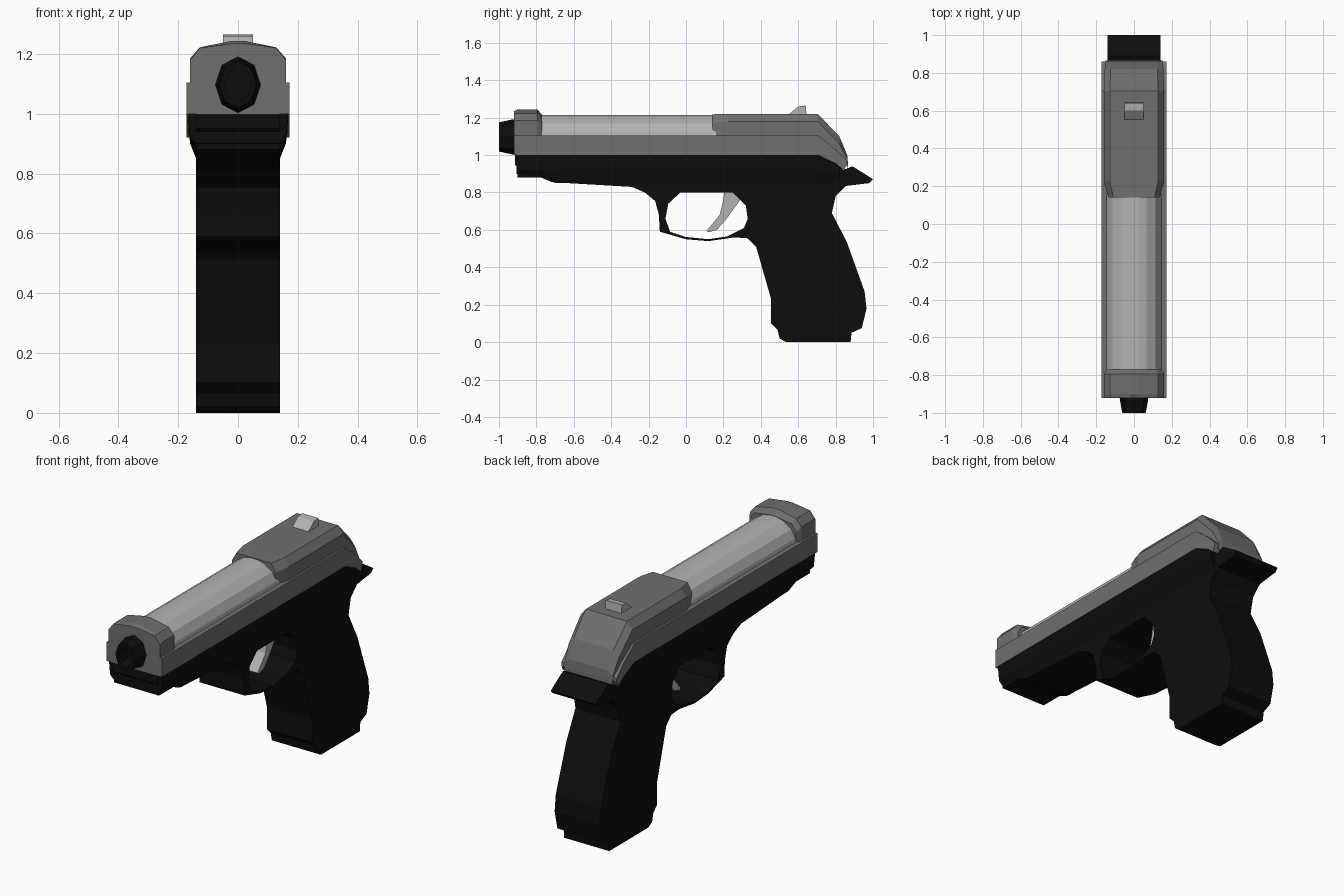
import bpy, bmesh
from math import cos, sin, pi
from mathutils import Vector

if "Cube" in bpy.data.objects:
    bpy.data.objects.remove(bpy.data.objects["Cube"])


def material(name, v):
    m = bpy.data.materials.new(name)
    m.diffuse_color = (v, v, v, 1)
    m.use_nodes = True
    m.node_tree.nodes["Principled BSDF"].inputs["Base Color"].default_value = m.diffuse_color
    return m


BLACK = material("black_polymer", 0.004)
STEEL = material("dark_steel", 0.16)
SILVER = material("light_steel", 0.45)


def finish(name, bm, mat):
    bmesh.ops.remove_doubles(bm, verts=bm.verts, dist=1e-5)
    bmesh.ops.recalc_face_normals(bm, faces=bm.faces)
    me = bpy.data.meshes.new(name)
    bm.to_mesh(me)
    bm.free()
    for p in me.polygons:
        p.use_smooth = False
    me.materials.append(mat)
    ob = bpy.data.objects.new(name, me)
    bpy.context.collection.objects.link(ob)
    return ob


def plate(name, half, mat, *outlines):
    """Extrude side-view (y, z) outlines to +-half in x; later outlines are holes."""
    cu = bpy.data.curves.new(name + "_outline", 'CURVE')
    cu.dimensions, cu.fill_mode, cu.extrude = '2D', 'BOTH', half
    for pts in outlines:
        sp = cu.splines.new('POLY')
        sp.points.add(len(pts) - 1)
        for p, (y, z) in zip(sp.points, pts):
            p.co = (y, z, 0, 1)
        sp.use_cyclic_u = True
    tmp = bpy.data.objects.new(name + "_tmp", cu)
    bpy.context.collection.objects.link(tmp)
    me = bpy.data.meshes.new_from_object(tmp)
    bm = bmesh.new()
    bm.from_mesh(me)
    for v in bm.verts:
        v.co = Vector((v.co.z, v.co.x, v.co.y))
    bpy.data.objects.remove(tmp)
    bpy.data.curves.remove(cu)
    bpy.data.meshes.remove(me)
    return finish(name, bm, mat)


def loft(name, mat, sections):
    """Skin closed (x, z) rings placed along y and cap both ends."""
    bm = bmesh.new()
    rings = [[bm.verts.new((x, y, z)) for x, z in pts] for y, pts in sections]
    n = len(rings[0])
    for a, b in zip(rings, rings[1:]):
        for i in range(n):
            j = (i + 1) % n
            bm.faces.new((a[i], a[j], b[j], b[i]))
    bm.faces.new(rings[0])
    bm.faces.new(rings[-1])
    return finish(name, bm, mat)


def sym(half):
    """Mirror a right-half cross-section across x = 0."""
    return half + [(-x, z) for x, z in reversed(half)]


# Frame with grip, tail and trigger guard opening
frame = [(-.915, 1.0), (-.915, .95), (-.90, .935), (-.90, .88), (-.775, .88),
         (-.715, .855), (-.29, .83), (-.22, .80), (-.165, .755), (-.145, .68),
         (-.14, .59), (0, .55), (.12, .54), (.26, .56), (.33, .555), (.375, .51),
         (.455, .23), (.455, .10), (.49, .065), (.50, .02), (.535, 0), (.88, 0),
         (.885, .05), (.94, .075), (.965, .18), (.955, .27), (.86, .535),
         (.78, .69), (.80, .78), (.855, .835), (.98, .85), (1.0, .87),
         (.97, .89), (.89, .94), (.84, .92), (.80, .96), (.705, 1.0)]
guard_hole = [(-.03, .80), (-.095, .74), (-.11, .66), (-.085, .59), (0, .562),
              (.12, .55), (.22, .565), (.31, .61), (.33, .66), (.32, .73),
              (.25, .80)]
plate("frame_and_grip", .14, BLACK, frame, guard_hole)

# Flared rail on top of the frame
rail = lambda low: sym([(.14, low), (.16, .92), (.168, 1.0)])
loft("frame_rail", BLACK, [(-.905, rail(.90)), (-.76, rail(.88)),
                           (-.70, rail(.852)), (.70, rail(.85)),
                           (.82, sym([(.14, .85), (.16, .90), (.165, .94)]))])

# Lower slide band, dropping at the tail
plate("slide_lower", .172, STEEL,
      [(-.92, 1.0), (-.92, 1.105), (.705, 1.105), (.80, 1.03), (.86, .97),
       (.86, .95), (.845, .92), (.80, .955), (.705, 1.0)])


# Upper slide: rear housing and front block
def hood(w, low, shoulder, top, crown=0.0):
    return sym([(w, low), (w, shoulder), (w * .8, top), (.02, top + crown)])


loft("slide_rear", STEEL, [(.14, hood(.135, 1.05, 1.17, 1.218)),
                           (.225, hood(.16, 1.05, 1.18, 1.22)),
                           (.705, hood(.16, 1.02, 1.18, 1.22)),
                           (.82, hood(.155, .99, 1.06, 1.10)),
                           (.862, hood(.15, .94, .98, 1.0)),
                           (.866, hood(.15, .93, .94, .95))])
loft("slide_front_block", STEEL, [(-.92, hood(.16, 1.002, 1.18, 1.22, .015)),
                                  (-.90, hood(.16, 1.002, 1.185, 1.222, .022)),
                                  (-.795, hood(.16, 1.002, 1.185, 1.222, .022)),
                                  (-.77, hood(.145, 1.002, 1.16, 1.20, .015))])

# Exposed barrel
barrel = sym([(.15, 1.08), (.14, 1.125), (.115, 1.17), (.065, 1.203), (.02, 1.214)])
loft("barrel", SILVER, [(-.80, barrel), (.16, barrel)])


# Muzzle with a shallow bore
def ring(rx, rz):
    return [(rx * cos(pi / 4 * i), 1.097 + rz * sin(pi / 4 * i)) for i in range(8)]


loft("muzzle", BLACK, [(-.90, ring(.077, .095)), (-.93, ring(.075, .093)),
                       (-1.0, ring(.062, .078)), (-1.0, ring(.045, .058)),
                       (-.93, ring(.045, .058))])

# Rear sight and trigger
plate("rear_sight", .05, SILVER,
      [(.55, 1.21), (.555, 1.222), (.60, 1.26), (.64, 1.265), (.645, 1.21)])
plate("trigger", .045, SILVER,
      [(.205, .81), (.20, .76), (.18, .68), (.11, .595), (.12, .587), (.165, .60),
       (.21, .65), (.29, .76), (.29, .81)])
